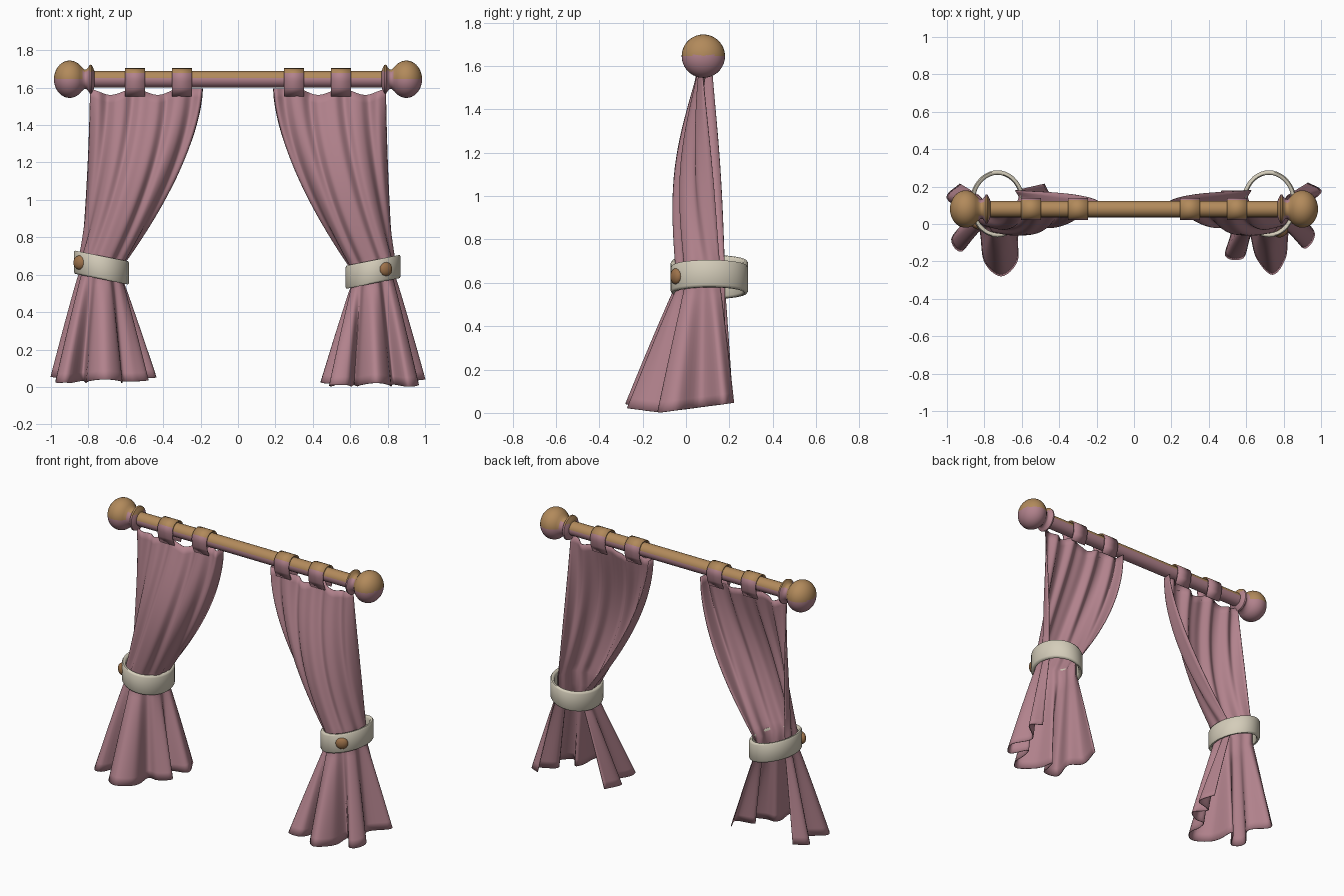
import bpy, bmesh, math
from mathutils import Vector, Matrix

if "Cube" in bpy.data.objects:
    bpy.data.objects.remove(bpy.data.objects["Cube"])

ROD_Y, ROD_Z = 0.08, 1.645


def material(name, rgb):
    m = bpy.data.materials.new(name)
    m.diffuse_color = (*rgb, 1)
    m.use_nodes = True
    m.node_tree.nodes["Principled BSDF"].inputs["Base Color"].default_value = m.diffuse_color
    return m


PINK = material("dusty_pink", (0.445, 0.225, 0.265))
WOOD = material("golden_wood", (0.445, 0.254, 0.105))
CREAM = material("cream", (0.66, 0.61, 0.49))
BUTTON = material("button_brown", (0.34, 0.17, 0.07))


def make(name, verts, faces, mats, rule=None, thick=0, angle=50):
    me = bpy.data.meshes.new(name)
    me.from_pydata([tuple(v) for v in verts], [], faces)
    bm = bmesh.new()
    bm.from_mesh(me)
    bmesh.ops.recalc_face_normals(bm, faces=bm.faces)
    bm.to_mesh(me)
    bm.free()
    for m in mats:
        me.materials.append(m)
    for p in me.polygons:
        p.use_smooth = True
        if rule:
            p.material_index = rule(p.center)
    me.set_sharp_from_angle(angle=math.radians(angle))
    ob = bpy.data.objects.new(name, me)
    bpy.context.collection.objects.link(ob)
    if thick:
        mod = ob.modifiers.new("thickness", 'SOLIDIFY')
        mod.thickness = thick
        mod.offset = 0
    return ob


def grid_faces(rows, cols, wrap=False):
    n = cols if wrap else cols - 1
    return [(r * cols + c, r * cols + (c + 1) % cols,
             (r + 1) * cols + (c + 1) % cols, (r + 1) * cols + c)
            for r in range(rows - 1) for c in range(n)]


def lathe_x(name, profile, rule, sides=36):
    # turned part around the rod axis; profile holds (x, radius)
    verts = [(x, ROD_Y + r * math.cos(a), ROD_Z + r * math.sin(a))
             for x, r in profile
             for a in [2 * math.pi * k / sides for k in range(sides)]]
    faces = grid_faces(len(profile), sides, True)
    last = (len(profile) - 1) * sides
    faces += [tuple(range(sides)), tuple(range(last, last + sides))]
    return make(name, verts, faces, [PINK, WOOD], rule)


def smooth_path(pts, sub=6):
    # Catmull-Rom through 2D points
    p = [Vector(q) for q in pts]
    p = [2 * p[0] - p[1]] + p + [2 * p[-1] - p[-2]]
    out = []
    for i in range(1, len(p) - 2):
        a, b, c, d = p[i - 1:i + 3]
        for k in range(sub):
            t = k / sub
            out.append(0.5 * (2 * b + (c - a) * t + (2 * a - 5 * b + 4 * c - d) * t * t
                              + (3 * b - a - 3 * c + d) * t ** 3))
    return out + [p[-2]]


# Curtain rod
lathe_x("curtain_rod", [(-0.8, 0.044), (0, 0.044), (0.8, 0.044)],
        lambda c: int(c.z > ROD_Z + 0.008))

# Fold pattern along the cloth: 1 = outward, 0 = inward
FOLDS = [.5, 1, 0, 1, 1, 0, 1, 1, 1, 0, 1, 1, 0, 1, .5]
# Hem outlines from outer end to inner end, as (distance from middle, y)
HEM_L = [(.93, .215), (1.0, .14), (.90, .04), (.975, -.08), (.92, -.145), (.83, -.03),
         (.80, -.2), (.71, -.278), (.625, -.2), (.62, -.06), (.55, -.05), (.48, .0),
         (.55, .07), (.44, .11), (.48, .215)]
HEM_R = [(.93, .22), (1.0, .17), (.89, .07), (.965, -.05), (.91, -.13), (.83, -.04),
         (.81, -.18), (.74, -.27), (.655, -.18), (.62, -.06), (.585, -.18), (.49, -.17),
         (.52, -.03), (.445, .04), (.47, .18)]


def top_edge(x):
    if x < 0.305:
        return 1.595
    return 1.578 + 0.017 * math.cos(2 * math.pi * (x - 0.555) / 0.25)


def curtain(name, side, hem, base, cx, cz):
    n = len(FOLDS) - 1
    top, waist = [], []
    for i, f in enumerate(FOLDS):
        s = i / n
        top.append((0.79 - 0.60 * min(1, s * 1.06), 0.09 - 0.03 * f + 0.045 * (s > 0.95)))
        a = math.radians(20 - 230 * s)
        k = 0.87 + 0.13 * f
        waist.append((cx + 0.118 * k * math.cos(a), 0.108 + 0.153 * k * math.sin(a)))
    top, waist, low = smooth_path(top), smooth_path(waist), smooth_path(hem)
    cols = len(top)
    verts = []
    up, down = 20, 12
    # gathered from the hem at the rod down into the band
    for r in range(up + 1):
        t = r / up
        w = t ** 1.65
        for i in range(cols):
            s = i / (cols - 1)
            p = top[i].lerp(waist[i], w)
            arch = math.sin(math.pi * t)
            cup = max(0, math.sin(math.pi * s)) ** 0.45
            y = p.y - arch * (0.095 * cup - 0.02)
            z_in = cz + 0.035 + 0.2 * (waist[i].x - cx)
            verts.append((side * p.x, y, top_edge(top[i].x) * (1 - t) + z_in * t))
    # flaring out of the band to the floor
    for r in range(down + 1):
        u = r / down
        for i in range(cols):
            p = waist[i].lerp(low[i], u ** 0.95)
            z_out = cz - 0.05 + 0.2 * (waist[i].x - cx)
            end = base + 0.13 * abs(low[i].y + 0.12)
            verts.append((side * p.x, p.y, z_out * (1 - u) + end * u))
    make(name, verts, grid_faces(up + down + 2, cols), [PINK], thick=0.005, angle=80)


def tie_band(name, side, cx, cz, rx, ry, tilt):
    # rounded rectangular section swept round an ellipse, then tilted
    sec = [(-.012, -.052), (-.006, -.062), (.006, -.062), (.012, -.052),
           (.012, .052), (.006, .062), (-.006, .062), (-.012, .052)]
    steps = 40
    verts = []
    for k in range(steps):
        a = 2 * math.pi * k / steps
        for o, h in sec:
            x = (rx + o) * math.cos(a)
            verts.append((side * (cx + x), 0.108 + (ry + o) * math.sin(a), cz + h + tilt * x))
    m = len(sec)
    faces = [(k * m + j, k * m + (j + 1) % m, (k + 1) % steps * m + (j + 1) % m,
              (k + 1) % steps * m + j) for k in range(steps) for j in range(m)]
    make(name, verts, faces, [CREAM], angle=60)


def button(name, loc, normal):
    bm = bmesh.new()
    bmesh.ops.create_uvsphere(bm, u_segments=20, v_segments=12, radius=0.038)
    rot = Vector(normal).to_track_quat('Z', 'Y').to_matrix().to_4x4()
    bm.transform(Matrix.Translation(loc) @ rot @ Matrix.Diagonal((1, 1, 0.6, 1)))
    verts = [v.co.copy() for v in bm.verts]
    faces = [[v.index for v in f.verts] for f in bm.faces]
    bm.free()
    make(name, verts, faces, [BUTTON])


def tab(name, x, half=0.053):
    # cloth loop over the rod
    loop = [(0.05, 1.555), (0.03, 1.60)]
    for k in range(15):
        a = math.radians(190 - 200 * k / 14)
        loop.append((ROD_Y + 0.055 * math.cos(a), ROD_Z + 0.055 * math.sin(a)))
    loop += [(0.13, 1.60), (0.11, 1.555)]
    verts = [(x + s * half, y, z) for s in (-1, 1) for y, z in loop]
    make(name, verts, grid_faces(2, len(loop)), [PINK, WOOD],
         lambda c: int(c.z > 1.675), thick=0.008, angle=45)


# Everything that repeats left and right
for side, label, hem, base, cx, cz in ((-1, "left", HEM_L, 0.02, 0.73, 0.638),
                                       (1, "right", HEM_R, 0.002, 0.722, 0.615)):
    # finial: collar, neck and ball
    prof = [(.768, .044), (.774, .06), (.782, .076), (.792, .078), (.80, .064),
            (.81, .053), (.822, .052), (.832, .062)]
    for k in range(15):
        a = math.radians(140 - 139 * k / 14)
        prof.append((0.9 + 0.084 * math.cos(a), 0.1 * math.sin(a)))
    lathe_x(label + "_finial", [(side * x, r) for x, r in prof],
            lambda c: int(c.z > ROD_Z + (0.004 if abs(c.x) > 0.83 else 0.042)))
    curtain(label + "_curtain", side, hem, base, cx, cz)
    tie_band(label + "_tie_band", side, cx, cz, 0.136, 0.167, 0.2)
    for i, x in enumerate((0.3, 0.55)):
        tab(f"{label}_tab_{i + 1}", side * x)

# Buttons on the tie bands
button("left_button", (-0.847, 0.0, 0.665), (-0.6, -0.8, 0))
button("right_button", (0.79, -0.045, 0.63), (0.5, -0.87, 0))
